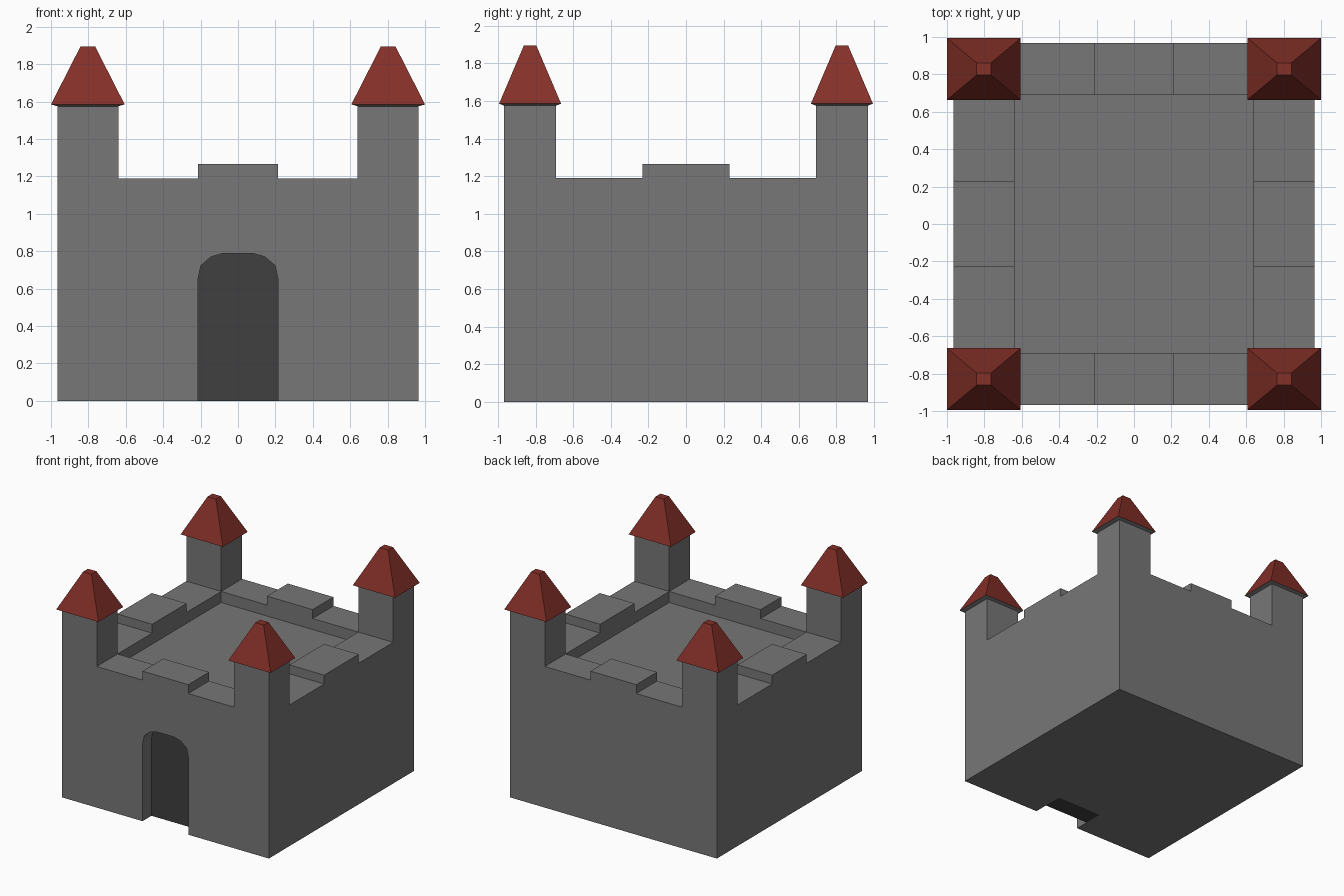
import bpy, bmesh

if "Cube" in bpy.data.objects:
    bpy.data.objects.remove(bpy.data.objects["Cube"])

XS = [-0.965, -0.64, -0.213, 0.213, 0.64, 0.965]
YS = [-0.967, -0.69, -0.23, 0.23, 0.69, 0.967]
STONE = ("stone_grey", (0.184, 0.184, 0.184, 1))
DARK = ("dark_grey", (0.05, 0.05, 0.05, 1))
RED = ("roof_red", (0.232, 0.029, 0.021, 1))


def to_object(bm, name, *colours):
    bmesh.ops.recalc_face_normals(bm, faces=bm.faces[:])
    mesh = bpy.data.meshes.new(name)
    bm.to_mesh(mesh)
    bm.free()
    obj = bpy.data.objects.new(name, mesh)
    bpy.context.collection.objects.link(obj)
    for label, rgba in colours:
        mat = bpy.data.materials.get(label) or bpy.data.materials.new(label)
        mat.diffuse_color = rgba
        mat.use_nodes = True
        mat.node_tree.nodes["Principled BSDF"].inputs["Base Color"].default_value = mat.diffuse_color
        mesh.materials.append(mat)
    return obj


def raise_faces(bm, faces, height, keep=False):
    """Extrude faces straight up to a height and return the new tops."""
    geom = bmesh.ops.extrude_face_region(bm, geom=faces)["geom"]
    for v in geom:
        if isinstance(v, bmesh.types.BMVert):
            v.co.z = height
    old = [f for f in faces if f.is_valid]
    if old and not keep:
        bmesh.ops.delete(bm, geom=old, context="FACES")
    return [f for f in geom if isinstance(f, bmesh.types.BMFace)]


# Castle body: plan grid raised level by level
bm = bmesh.new()
grid = [[bm.verts.new((x, y, 0)) for y in YS] for x in XS]
for i in range(5):
    for j in range(5):
        bm.faces.new((grid[i][j], grid[i + 1][j], grid[i + 1][j + 1], grid[i][j + 1]))


def zones(f):
    """Outer (2), between (1) or middle (0) strip along x and y."""
    c = f.calc_center_median()
    return [2 if abs(v) > lim else (0 if abs(v) < 0.1 else 1)
            for v, lim in ((c.x, 0.64), (c.y, 0.69))]


tops = raise_faces(bm, bm.faces[:], 1.097, keep=True)                       # courtyard
tops = raise_faces(bm, [f for f in tops if 2 in zones(f)], 1.19)            # walls
tops = raise_faces(bm, [f for f in tops if 1 not in zones(f)], 1.265)       # merlons
raise_faces(bm, [f for f in tops if zones(f) == [2, 2]], 1.577)             # towers
castle = to_object(bm, "castle_walls", STONE)


def arch(bottom, y_front, y_back):
    """Solid with the gateway's arched outline."""
    side = [(0.214, bottom), (0.214, 0.65), (0.198, 0.724), (0.144, 0.77), (0.08, 0.788)]
    pts = side + [(-x, z) for x, z in reversed(side)]
    b = bmesh.new()
    front, back = [[b.verts.new((x, y, z)) for x, z in pts] for y in (y_front, y_back)]
    b.faces.new(front)
    b.faces.new(back[::-1])
    for k in range(len(pts)):
        n = (k + 1) % len(pts)
        b.faces.new((front[k], back[k], back[n], front[n]))
    return b


# Arched gateway recess
cutter = to_object(arch(-0.1, -1.2, -0.685), "gate_cutter", STONE)
cutter.hide_render = True
cutter.hide_set(True)
cut = castle.modifiers.new("gate", "BOOLEAN")
cut.operation = "DIFFERENCE"
cut.solver = "EXACT"
cut.object = cutter

# Thick dark gate filling the back of the recess
to_object(arch(0, -0.848, -0.685), "gate", DARK)

# Tower roofs: grey sloped eave, flared edge, flat tip
RINGS = [(0.1625, 0.1385, 1.575), (0.197, 0.165, 1.585), (0.039, 0.033, 1.895)]
for sx in (-1, 1):
    for sy in (-1, 1):
        bm = bmesh.new()
        rings = [[bm.verts.new((sx * 0.803 + a * w, sy * 0.829 + b * d, z))
                  for a, b in ((-1, -1), (1, -1), (1, 1), (-1, 1))] for w, d, z in RINGS]
        for level, (lo, hi) in enumerate(zip(rings, rings[1:])):
            for k in range(4):
                n = (k + 1) % 4
                bm.faces.new((lo[k], lo[n], hi[n], hi[k])).material_index = 1 - level
        bm.faces.new(rings[-1])
        bm.faces.new(rings[0][::-1]).material_index = 1
        name = "tower_roof_" + ("front" if sy < 0 else "back") + ("_left" if sx < 0 else "_right")
        to_object(bm, name, RED, STONE)
